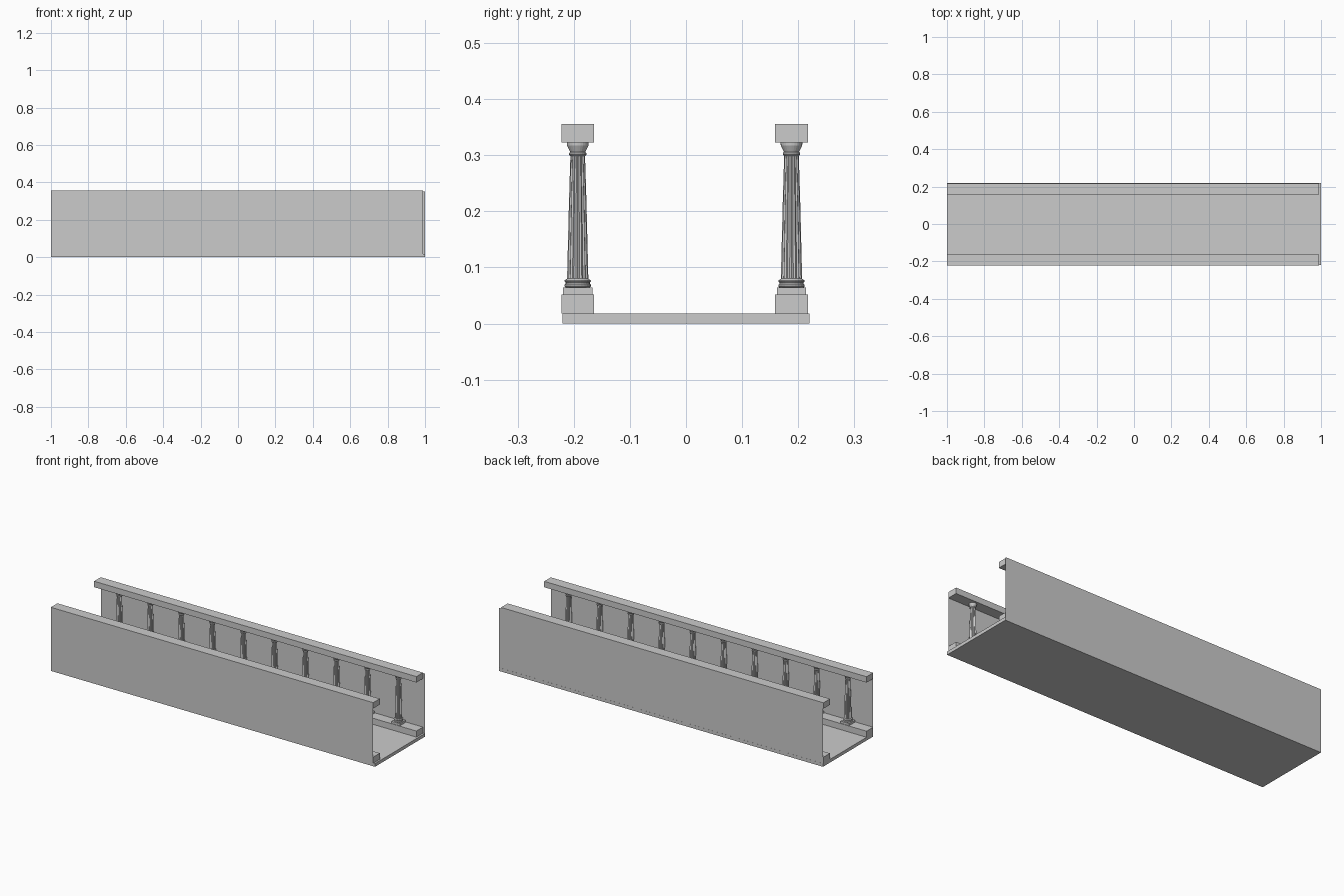
import bpy, bmesh
from math import sin, cos, pi

if "Cube" in bpy.data.objects:
    bpy.data.objects.remove(bpy.data.objects["Cube"])


def make(name, bm):
    bmesh.ops.recalc_face_normals(bm, faces=bm.faces)
    me = bpy.data.meshes.new(name)
    bm.to_mesh(me)
    bm.free()
    ob = bpy.data.objects.new(name, me)
    bpy.context.collection.objects.link(ob)
    return ob


def add_box(bm, x0, x1, y0, y1, z0, z1):
    vs = bmesh.ops.create_cube(bm, size=1)["verts"]
    for v in vs:
        v.co.x = x1 if v.co.x > 0 else x0
        v.co.y = y1 if v.co.y > 0 else y0
        v.co.z = z1 if v.co.z > 0 else z0


def box(name, *dims):
    bm = bmesh.new()
    add_box(bm, *dims)
    return make(name, bm)


def wall(name, x0, x1, y, z0, z1):
    bm = bmesh.new()
    bm.faces.new([bm.verts.new(c) for c in
                  ((x0, y, z0), (x1, y, z0), (x1, y, z1), (x0, y, z1))])
    return make(name, bm)


def add_lathe(bm, profile, sides, groove=0.0):
    # rings of (radius, z); groove pulls every second vertex inwards
    rings = []
    for r, z in profile:
        ring = []
        for i in range(sides):
            a = 2 * pi * i / sides
            rr = r * (1 - groove * (i % 2))
            ring.append(bm.verts.new((rr * cos(a), rr * sin(a), z)))
        rings.append(ring)
    for lo, hi in zip(rings, rings[1:]):
        for i in range(sides):
            j = (i + 1) % sides
            bm.faces.new((lo[i], lo[j], hi[j], hi[i]))
    bm.faces.new(rings[0][::-1])
    bm.faces.new(rings[-1])


# Floor slab
box("floor_slab", -1, 1, -0.22, 0.22, 0, 0.018)

# Thin outer walls
wall("front_wall", -1, 0.99, -0.222, 0.004, 0.356)
wall("back_wall", -1, 1, 0.2195, 0.0, 0.352)

# One column: plinth, moulded base, fluted shaft, flared capital
bm = bmesh.new()
add_box(bm, -0.026, 0.026, -0.026, 0.026, 0.052, 0.064)
add_lathe(bm, [(0.021, 0.064), (0.0235, 0.066), (0.0235, 0.069), (0.0215, 0.071),
               (0.0215, 0.073), (0.0235, 0.075), (0.0235, 0.077), (0.019, 0.080)], 24)
add_lathe(bm, [(0.019, 0.079), (0.0175, 0.14), (0.0155, 0.22), (0.013, 0.301)], 32, 0.12)
add_lathe(bm, [(0.0135, 0.299), (0.0155, 0.301), (0.0155, 0.304), (0.0135, 0.306),
               (0.0190, 0.317), (0.0195, 0.323)], 24)
column = make("column", bm)
column_mesh = column.data
bpy.data.objects.remove(column)

# Rails and columns on both sides
for side, yc in (("front", -0.193), ("back", 0.188)):
    box(side + "_lower_rail", -1, 0.99, yc - 0.029, yc + 0.029, 0.018, 0.052)
    box(side + "_upper_rail", -1, 0.99, yc - 0.029, yc + 0.029, 0.323, 0.356)
    for i in range(10):
        ob = bpy.data.objects.new(f"{side}_column_{i + 1}", column_mesh)
        ob.location = (-0.864 + 0.1915 * i, yc, 0)
        bpy.context.collection.objects.link(ob)
